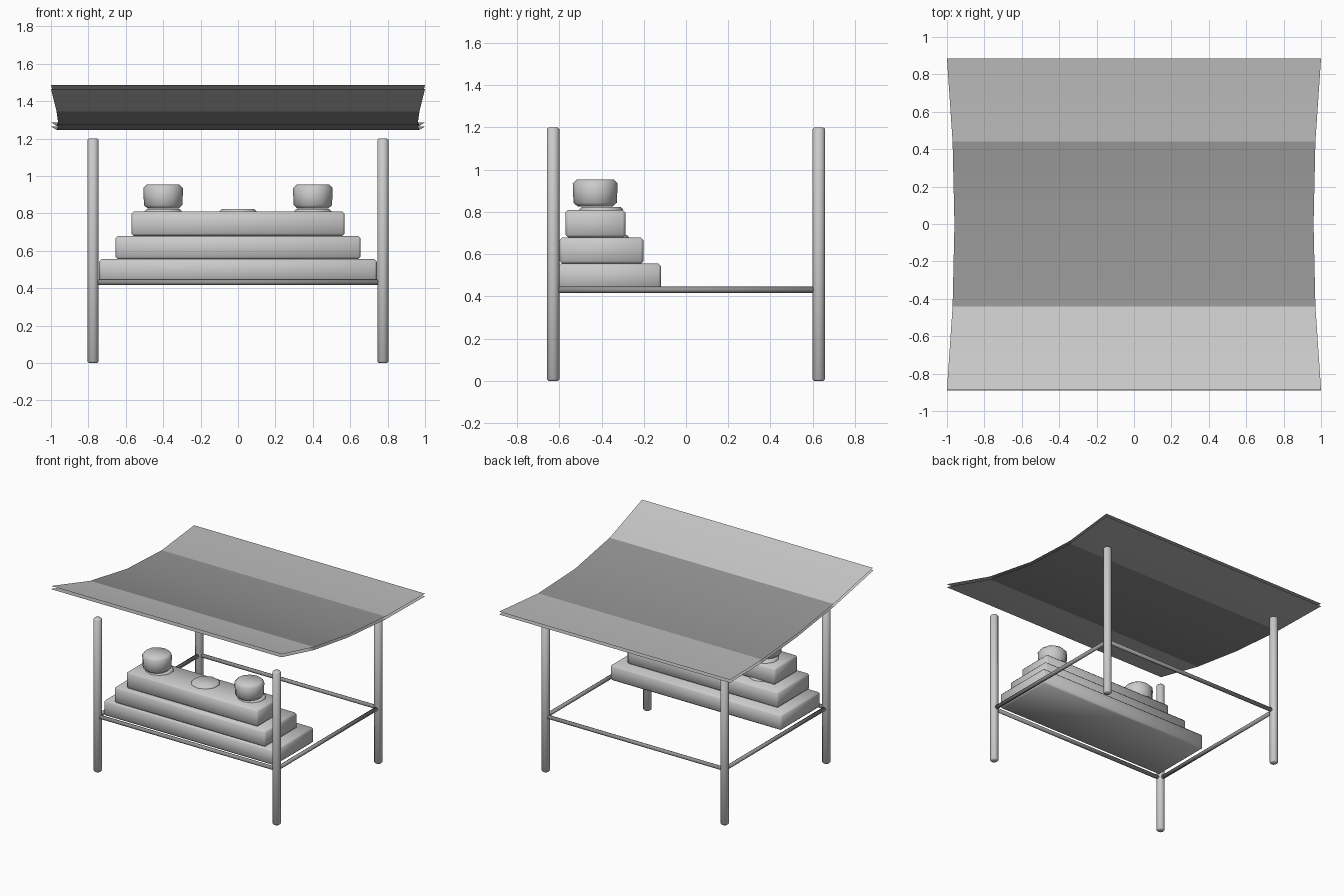
import bpy, bmesh
from mathutils import Vector

if "Cube" in bpy.data.objects:
    bpy.data.objects.remove(bpy.data.objects["Cube"])


def grey(name, v):
    m = bpy.data.materials.new(name)
    m.diffuse_color = (v, v, v, 1)
    m.use_nodes = True
    m.node_tree.nodes["Principled BSDF"].inputs["Base Color"].default_value = m.diffuse_color
    return m


DARK = grey("dark_metal", 0.3)
WEATHERED = grey("weathered_cloth", 0.3)
FADED = grey("faded_cloth", 0.5)


def finish(obj, name, bevel, mat=None):
    obj.name = name
    if bevel:
        m = obj.modifiers.new("soft_edges", 'BEVEL')
        m.width = bevel
        m.segments = 1
        m.limit_method = 'ANGLE'
        m.angle_limit = 0.9
    if mat:
        obj.data.materials.append(mat)
    bpy.ops.object.shade_smooth()
    return obj


def rod(name, a, b, r, sides=12, bevel=0.008, r_top=None, mat=None):
    a, b = Vector(a), Vector(b)
    d = b - a
    bpy.ops.mesh.primitive_cone_add(
        vertices=sides, radius1=r, radius2=r_top or r, depth=d.length,
        location=(a + b) / 2, rotation=d.to_track_quat('Z', 'Y').to_euler())
    return finish(bpy.context.object, name, bevel, mat)


def box(name, lo, hi, bevel=0.012):
    lo, hi = Vector(lo), Vector(hi)
    bpy.ops.mesh.primitive_cube_add(size=1, location=(lo + hi) / 2)
    obj = bpy.context.object
    obj.scale = hi - lo
    bpy.ops.object.transform_apply(location=False, rotation=False, scale=True)
    return finish(obj, name, bevel)


PX, PY, RAIL_Z = 0.775, 0.629, 0.431

# Corner posts
for sx in (-1, 1):
    for sy in (-1, 1):
        rod("post", (sx * PX, sy * PY, 0), (sx * PX, sy * PY, 1.2), 0.03)

# Rails joining the posts
for s in (-1, 1):
    rod("long_rail", (-PX, s * PY, RAIL_Z), (PX, s * PY, RAIL_Z), 0.015, 8, 0, mat=DARK)
    rod("side_rail", (s * PX, -PY, RAIL_Z), (s * PX, PY, RAIL_Z), 0.015, 8, 0, mat=DARK)

# Stacked display steps: half width, front y, back y, bottom z, top z
for hx, y0, y1, z0, z1 in ((0.742, -0.605, -0.118, 0.435, 0.555),
                           (0.655, -0.598, -0.202, 0.555, 0.68),
                           (0.57, -0.57, -0.287, 0.68, 0.81)):
    box("display_step", (-hx, y0, z0), (hx, y1, z1))

# Low round dishes sunk in the steps
for x in (-0.4, 0, 0.4):
    rod("dish", (x, -0.402, 0.78), (x, -0.402, 0.824), 0.104, 10, 0.012)
    rod("lower_dish", (x, -0.37, 0.65), (x, -0.37, 0.692), 0.1, 10, 0.012)

# Jars on the top step
for x in (-0.4, 0.4):
    rod("jar", (x, -0.43, 0.826), (x, -0.43, 0.953), 0.102, 12, 0.018, 0.107)

# Sagging canopy: y, top z, half width; two open layers
profile = ((-0.885, 1.487, 1.0), (-0.442, 1.366, 0.97), (0, 1.295, 0.96),
           (0.442, 1.268, 0.97), (0.885, 1.286, 1.0))
bm = bmesh.new()
rows = [(bm.verts.new((-w, y, z)), bm.verts.new((w, y, z))) for y, z, w in profile]
for (p, q), slot in zip(zip(rows, rows[1:]), (0, 1, 1, 2)):
    f = bm.faces.new((p[0], p[1], q[1], q[0]))
    f.material_index = slot
    f.smooth = True
mesh = bpy.data.meshes.new("canopy")
bm.to_mesh(mesh)
bm.free()
for m in (grey("pale_cloth", 0.8), WEATHERED, FADED):
    mesh.materials.append(m)
canopy = bpy.data.objects.new("canopy", mesh)
bpy.context.collection.objects.link(canopy)
layers = canopy.modifiers.new("layers", 'SOLIDIFY')
layers.thickness = 0.022
layers.offset = -1
layers.use_rim = False
